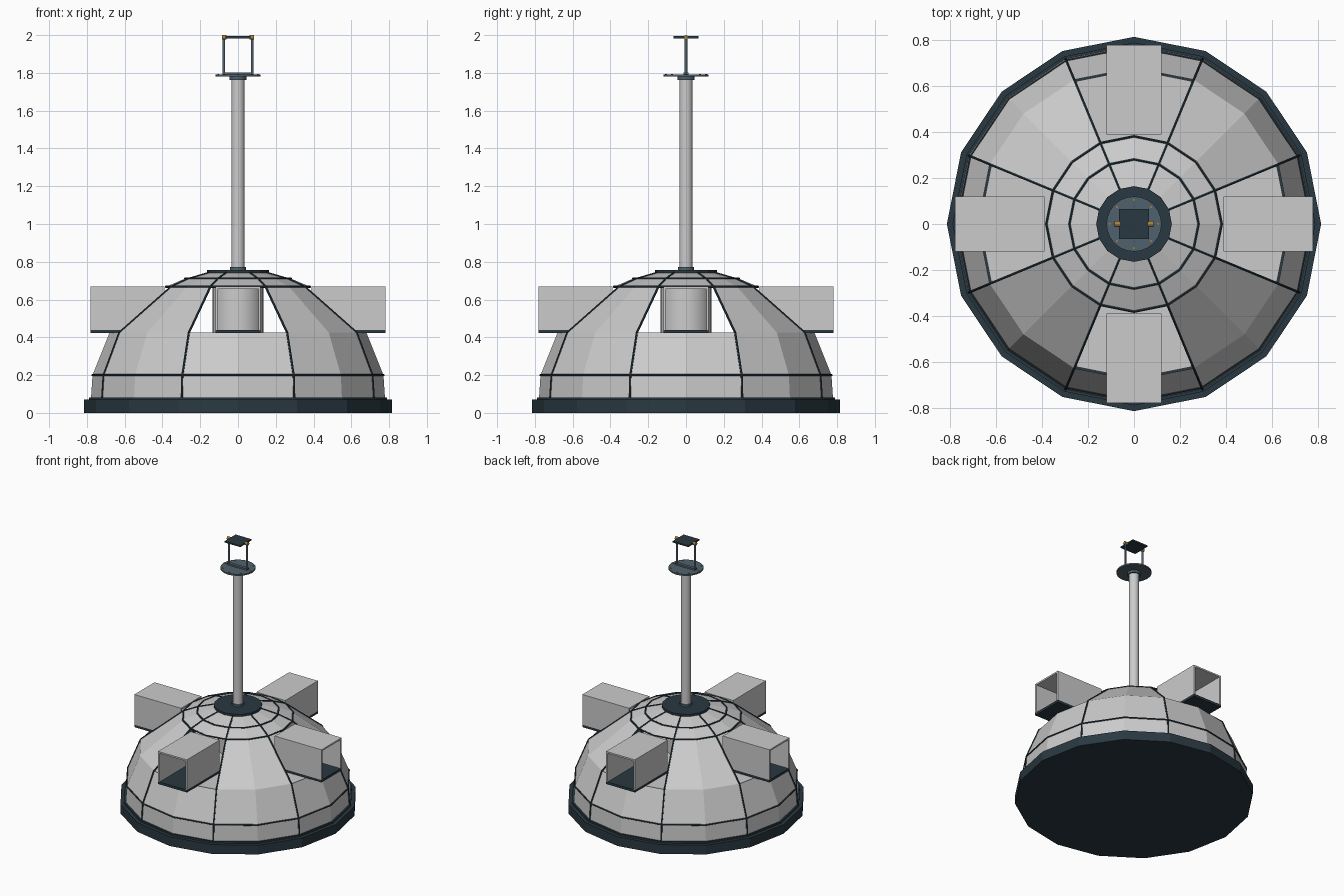
import bpy, bmesh, math
from mathutils import Vector, Matrix

if "Cube" in bpy.data.objects:
    bpy.data.objects.remove(bpy.data.objects["Cube"])

N = 16


def mat(name, c):
    m = bpy.data.materials.new(name)
    m.diffuse_color = (*c, 1)
    m.use_nodes = True
    m.node_tree.nodes["Principled BSDF"].inputs["Base Color"].default_value = m.diffuse_color
    return m


DARK = mat("dark_metal", (0.022, 0.04, 0.052))
BLUE = mat("blue_metal", (0.08, 0.12, 0.15))
BRASS = mat("brass", (0.4, 0.22, 0.05))


def finish(name, bm, material=None, smooth=False):
    me = bpy.data.meshes.new(name)
    bmesh.ops.recalc_face_normals(bm, faces=bm.faces)
    bm.to_mesh(me)
    bm.free()
    ob = bpy.data.objects.new(name, me)
    bpy.context.collection.objects.link(ob)
    if material:
        me.materials.append(material)
    if smooth:
        me.shade_smooth()
        bpy.context.view_layer.objects.active = ob
        bpy.ops.object.select_all(action='DESELECT')
        ob.select_set(True)
        bpy.ops.object.shade_smooth_by_angle(angle=math.radians(35))
    return ob


def add_box(bm, lo, hi):
    lo, hi = Vector(lo), Vector(hi)
    m = Matrix.Translation((lo + hi) / 2) @ Matrix.Diagonal((*(hi - lo), 1))
    bmesh.ops.create_cube(bm, size=1, matrix=m)


def box(name, lo, hi, material=None):
    bm = bmesh.new()
    add_box(bm, lo, hi)
    return finish(name, bm, material)


def add_rod(bm, a, b, r, n=6):
    a, b = Vector(a), Vector(b)
    rot = (b - a).to_track_quat('Z', 'Y').to_matrix().to_4x4()
    bmesh.ops.create_cone(bm, cap_ends=True, segments=n, radius1=r, radius2=r,
                          depth=(b - a).length, matrix=Matrix.Translation((a + b) / 2) @ rot)


def polar(r, i, z):
    a = math.tau * i / N
    return Vector((r * math.cos(a), r * math.sin(a), z))


def prism(name, r, z0, z1, material=None, n=N, smooth=False, r2=None):
    # polygon with a corner on the +x axis
    bm = bmesh.new()
    rings = [[bm.verts.new((q * math.cos(math.tau * i / n), q * math.sin(math.tau * i / n), z))
              for i in range(n)] for q, z in ((r, z0), (r2 or r, z1))]
    bm.faces.new(rings[0])
    bm.faces.new(rings[1])
    for i in range(n):
        j = (i + 1) % n
        bm.faces.new((rings[0][i], rings[0][j], rings[1][j], rings[1][i]))
    return finish(name, bm, material, smooth)


# Base plinth and deck inside the dome
prism("base", 0.815, 0, 0.07, DARK)
prism("base_step", 0.79, 0.07, 0.082, DARK)
prism("deck", 0.672, 0.40, 0.42)

# Faceted dome shell with four openings
profile = [(0.778, 0.08), (0.77, 0.2), (0.68, 0.425), (0.382, 0.668), (0.282, 0.71), (0.15, 0.745)]
bm = bmesh.new()
grid = [[bm.verts.new(polar(r, i, z)) for i in range(N)] for r, z in profile]
for k in range(len(profile) - 1):
    for i in range(N):
        if k == 2 and i % 4 in (0, 3):
            continue
        j = (i + 1) % N
        bm.faces.new((grid[k][i], grid[k][j], grid[k + 1][j], grid[k + 1][i]))
finish("dome_shell", bm)

# Ribs running up the dome on every second corner
bm = bmesh.new()
for i in range(1, N, 2):
    for (r0, z0), (r1, z1) in zip(profile, profile[1:]):
        add_rod(bm, polar(r0, i, z0), polar(r1, i, z1), 0.006)
finish("dome_ribs", bm, DARK)

# Horizontal seam rings
bm = bmesh.new()
for k in (1, 3, 4):
    r, z = profile[k]
    for i in range(N):
        add_rod(bm, polar(r, i, z), polar(r, i + 1, z), 0.006)
finish("dome_rings", bm, DARK)

# Central column seen through the openings
prism("inner_column", 0.135, 0.42, 0.735, None, 32, True)

# Four open-ended dormers
for d, label in enumerate(("right", "back", "left", "front")):
    bm = bmesh.new()
    t = 0.012
    add_box(bm, (0.39, -0.12, 0.44), (0.78, -0.12 + t, 0.668))
    add_box(bm, (0.39, 0.12 - t, 0.44), (0.78, 0.12, 0.668))
    add_box(bm, (0.39, -0.12 + t, 0.668 - t), (0.78, 0.12 - t, 0.668))
    hood = finish(label + "_dormer", bm)
    floor = box(label + "_dormer_floor", (0.39, -0.12, 0.422), (0.78, 0.12, 0.44), DARK)
    for ob in (hood, floor):
        ob.rotation_euler.z = d * math.pi / 2

# Collar and mast
prism("mast_collar", 0.165, 0.738, 0.757, DARK)
prism("mast_foot", 0.043, 0.757, 0.772, BLUE, 24, True)
prism("mast", 0.035, 0.757, 1.775, None, 24, True)
prism("mast_flange", 0.045, 1.762, 1.78, BLUE, 24, True)
prism("platform", 0.12, 1.78, 1.791, BLUE, 24)

# Yoke holding the tilting plate
box("yoke_bar", (-0.083, -0.012, 1.791), (0.083, 0.012, 1.803), BLUE)
bm = bmesh.new()
for s in (-1, 1):
    add_rod(bm, (s * 0.075, 0, 1.79), (s * 0.075, 0, 1.99), 0.007, 12)
finish("yoke_posts", bm, BLUE)
bm = bmesh.new()
for s in (-1, 1):
    add_rod(bm, (s * 0.062, 0, 1.988), (s * 0.086, 0, 1.988), 0.012, 12)
finish("pivots", bm, BRASS)
box("panel_plate", (-0.065, -0.065, 1.983), (0.065, 0.065, 1.994), DARK)

# Small bolts around the platform
bm = bmesh.new()
for i in range(8):
    p = polar(0.105, 2 * i, 1.79)
    add_rod(bm, p, p + Vector((0, 0, 0.005)), 0.005, 6)
finish("platform_bolts", bm, BRASS)
